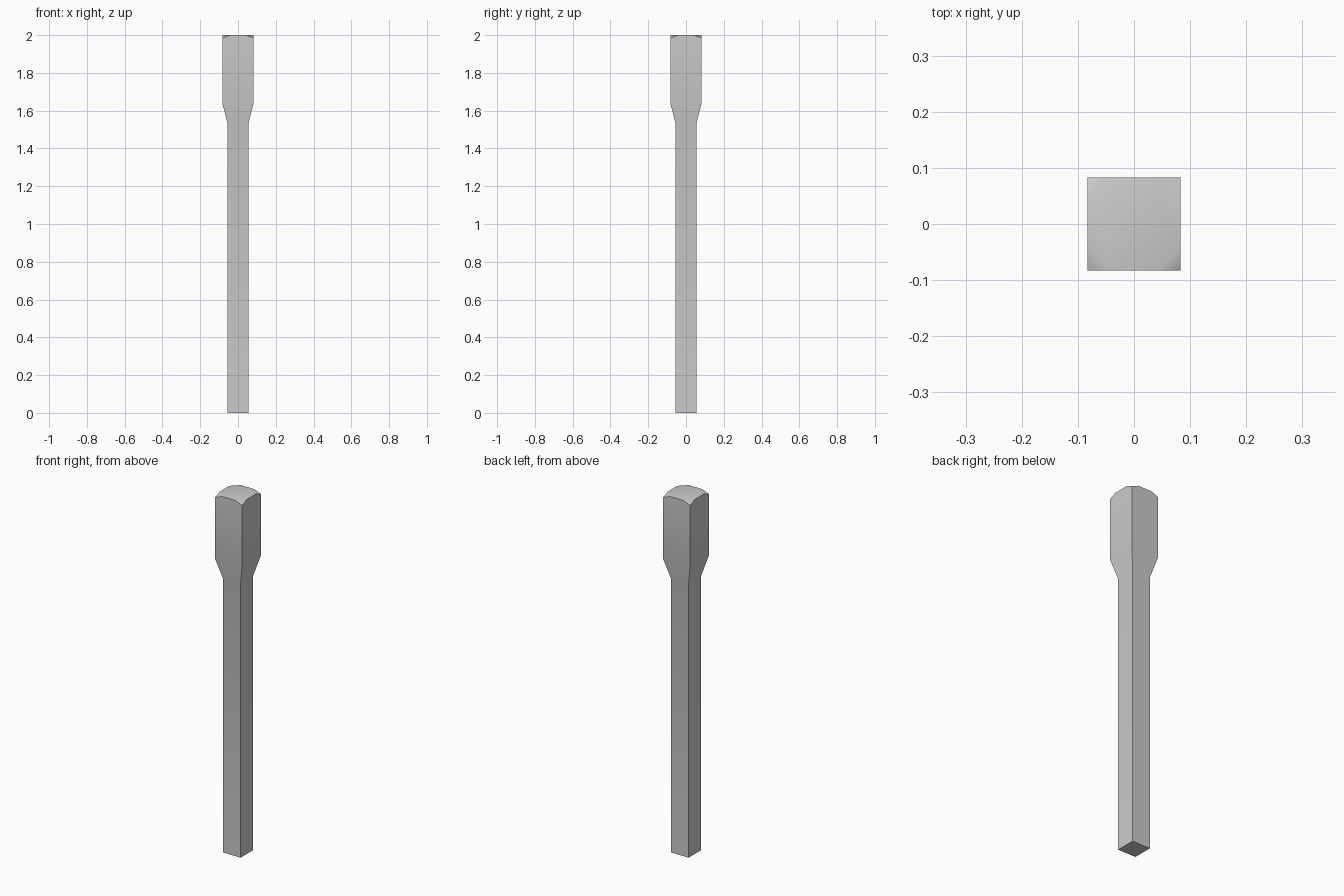
import bpy, bmesh

if "Cube" in bpy.data.objects:
    bpy.data.objects.remove(bpy.data.objects["Cube"])

# square cross-sections: (half width, height)
SECTIONS = [(0.055, 0.0), (0.055, 1.53), (0.083, 1.64)]
HEAD, FLAT, TOP, DROP = 0.083, 0.042, 2.0, 0.017
CORNERS = [(-1, -1), (1, -1), (1, 1), (-1, 1)]

bm = bmesh.new()

# shaft and flared neck
rings = [[bm.verts.new((sx * w, sy * w, z)) for sx, sy in CORNERS] for w, z in SECTIONS]
bm.faces.new(rings[0][::-1])
for low, high in zip(rings, rings[1:]):
    for i in range(4):
        j = (i + 1) % 4
        bm.faces.new((low[i], low[j], high[j], high[i]))

# head rim: lowered corners between raised edge points
tips, before, after = [], [], []
for i, (sx, sy) in enumerate(CORNERS):
    a, b = (sx * HEAD, sy * FLAT), (sx * FLAT, sy * HEAD)
    if i % 2:
        a, b = b, a
    tips.append(bm.verts.new((sx * HEAD, sy * HEAD, TOP - DROP)))
    before.append(bm.verts.new((*a, TOP)))
    after.append(bm.verts.new((*b, TOP)))

# head sides, corner facets and flat crown
for i in range(4):
    j = (i + 1) % 4
    bm.faces.new((rings[-1][i], rings[-1][j], tips[j], before[j], after[i], tips[i]))
    bm.faces.new((before[i], tips[i], after[i]))
bm.faces.new([v for pair in zip(before, after) for v in pair])
bmesh.ops.recalc_face_normals(bm, faces=bm.faces[:])

mesh = bpy.data.meshes.new("square_post")
bm.to_mesh(mesh)
bm.free()
post = bpy.data.objects.new("square_post", mesh)
bpy.context.collection.objects.link(post)

# soft shading across the neck and crown, crisp long edges
bpy.context.view_layer.objects.active = post
post.select_set(True)
bpy.ops.object.shade_smooth_by_angle(angle=0.6)
